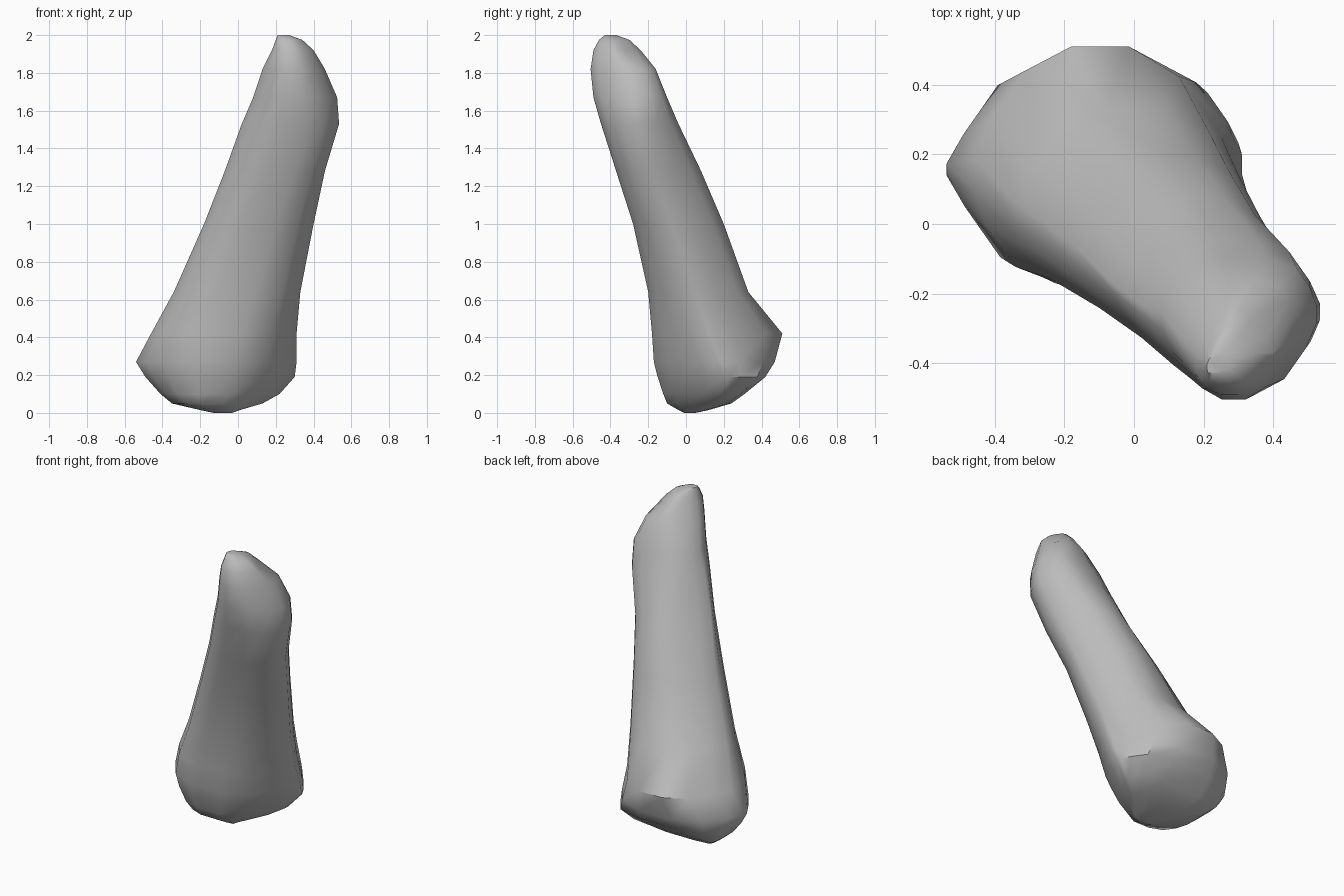
import bpy
import bmesh
import math
from mathutils import Vector

cube = bpy.data.objects.get("Cube")
if cube:
    bpy.data.objects.remove(cube, do_unlink=True)


def make_material(name, colour):
    material = bpy.data.materials.new(name)
    material.use_nodes = True
    material.diffuse_color = colour
    shader = material.node_tree.nodes["Principled BSDF"]
    shader.inputs["Base Color"].default_value = colour
    return material


# Facing directions of the eight tangent planes round each cross-section
DIRECTIONS = [math.radians(a) for a in (0, 35, 90, 145, 180, 215, 270, 325)]

# Height, then reach of each tangent plane from the z axis, in hundredths
SECTIONS = [
    (0, -3, -1, 5, 12, 13, 10, 1, -2),
    (1.5, 1, 5, 12, 21, 20, 14, 4, 0),
    (5, 13, 20, 24, 40, 35, 27, 10, 4),
    (10, 22, 31, 31, 49, 41, 31, 12, 9),
    (19, 30, 39, 42, 54, 49, 35, 15, 14),
    (27, 31, 38, 47, 55, 54, 37, 17, 17),
    (42, 31, 35, 51, 51, 46, 35, 18, 21),
    (64, 33, 33, 33, 33, 34, 29, 20, 28),
    (100, 40, 31, 20, 13, 18, 22, 28, 40),
    (128, 46, 30, 8, -3, 7, 17, 37, 52),
    (153, 53.5, 32, -4, -14, -2, 14, 45, 61),
    (167, 52.5, 31, -10, -20, -8, 12, 49, 61),
    (182, 46, 24, -16, -28, -13, 11, 50.5, 58),
    (192, 40, 12, -24, -35, -18, 10, 49, 55),
    (197.5, 34, 7, -30, -38, -20, 8, 46, 51),
    (200, 27, 0, -37, -40, -21, 7, 43, 46),
]


def corner(first, reach_a, second, reach_b):
    """Point where two neighbouring tangent lines cross."""
    spread = math.sin(second - first)
    x = (reach_a * math.sin(second) - reach_b * math.sin(first)) / spread
    y = (reach_b * math.cos(first) - reach_a * math.cos(second)) / spread
    return Vector((x, y, 0))


def section_ring(section):
    """Rounded outline that touches all eight tangent planes."""
    height, *reach = [value / 100 for value in section]
    count = len(reach)
    corners = [corner(DIRECTIONS[i - 1], reach[i - 1], DIRECTIONS[i], reach[i])
               for i in range(count)]
    ring = []
    for i in range(count):
        start, end = corners[i], corners[(i + 1) % count]
        for factor in (0.25, 0.75):
            point = start.lerp(end, factor)
            point.z = height
            ring.append(point)
    return ring


def loft(name, sections, material):
    """Skin a stack of section rings and close both ends."""
    bm = bmesh.new()
    rings = [[bm.verts.new(p) for p in section_ring(s)] for s in sections]
    for lower, upper in zip(rings, rings[1:]):
        for i in range(len(lower)):
            j = (i + 1) % len(lower)
            bm.faces.new((lower[i], lower[j], upper[j], upper[i]))
    bm.faces.new(reversed(rings[0]))
    bm.faces.new(rings[-1])
    bmesh.ops.recalc_face_normals(bm, faces=bm.faces)
    mesh = bpy.data.meshes.new(name)
    bm.to_mesh(mesh)
    bm.free()
    mesh.materials.append(material)
    obj = bpy.data.objects.new(name, mesh)
    bpy.context.collection.objects.link(obj)
    return obj


# Leaning bone: broad rounded base, slim shaft and bevelled tip
grey = make_material("matte_grey", (0.5, 0.5, 0.5, 1))
bone = loft("leaning_bone", SECTIONS, grey)
bpy.ops.object.select_all(action="DESELECT")
bone.select_set(True)
bpy.context.view_layer.objects.active = bone
bpy.ops.object.shade_smooth_by_angle(angle=math.radians(40))
